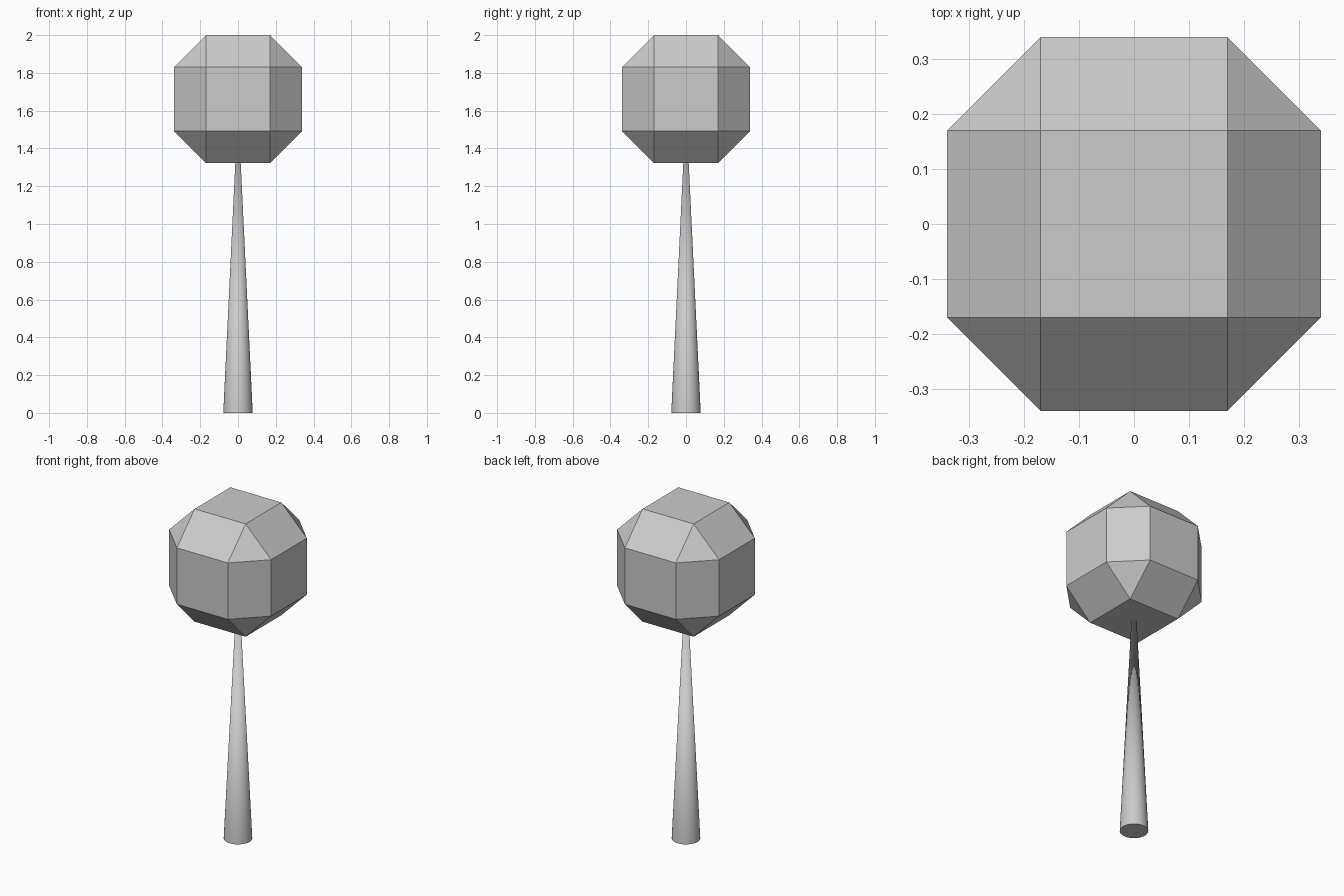
import bpy, math

if "Cube" in bpy.data.objects:
    bpy.data.objects.remove(bpy.data.objects["Cube"])

# Tapered post, its tip buried in the head
bpy.ops.mesh.primitive_cone_add(vertices=32, radius1=0.078, radius2=0,
                                depth=1.62, location=(0, 0, 0.81))
post = bpy.context.object
post.name = "post"
bpy.ops.object.shade_smooth_by_angle(angle=math.radians(30))

# Faceted head: a cube bevelled by a quarter of its width
HALF = 0.339
bpy.ops.mesh.primitive_cube_add(size=2 * HALF, location=(0, 0, 2 - HALF))
head = bpy.context.object
head.name = "faceted_head"
bevel = head.modifiers.new("facets", 'BEVEL')
bevel.width = HALF / 2
bevel.segments = 1
bevel.limit_method = 'NONE'
